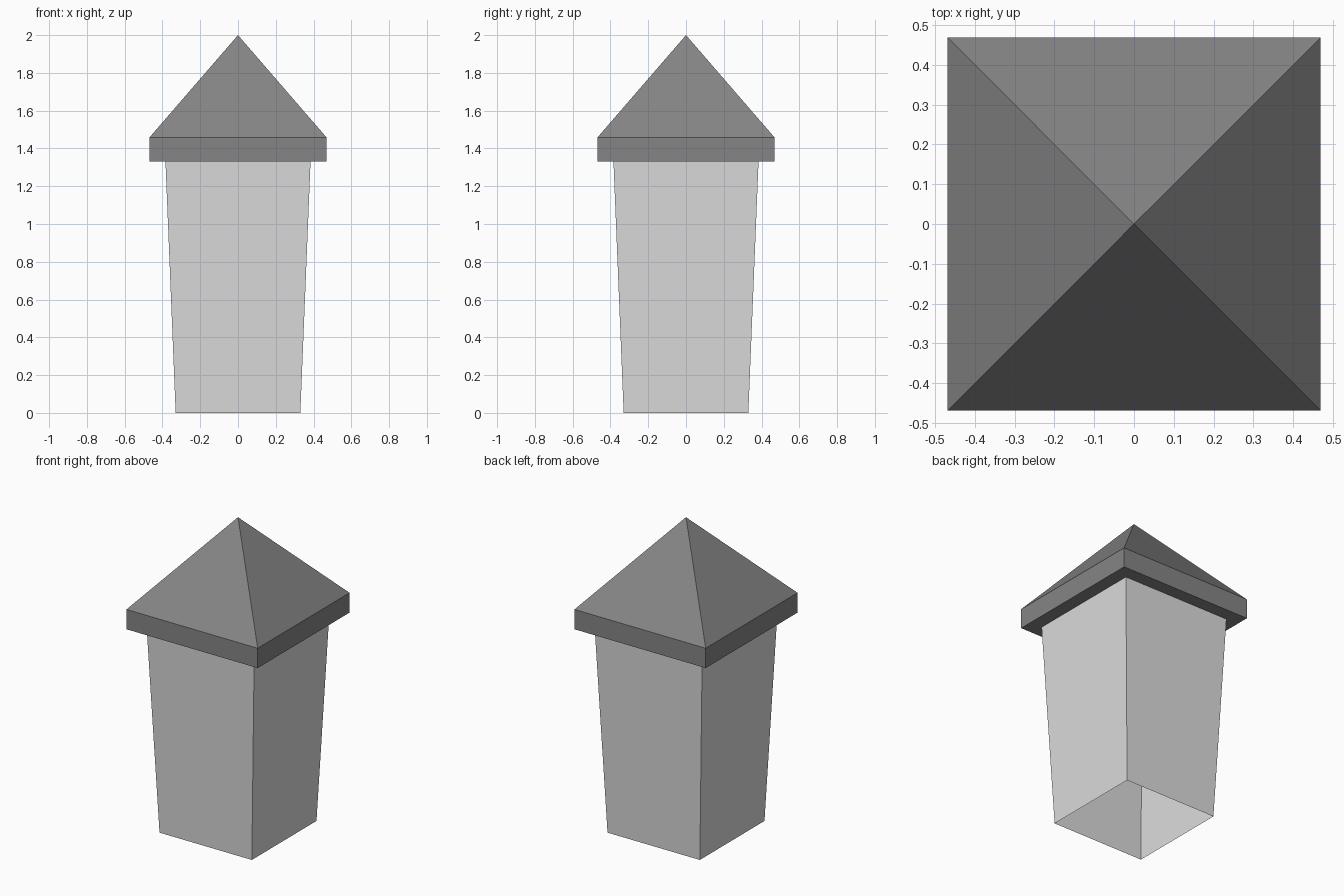
import bpy
import bmesh

if "Cube" in bpy.data.objects:
    bpy.data.objects.remove(bpy.data.objects["Cube"])


def material(name, value):
    m = bpy.data.materials.new(name)
    m.diffuse_color = (value, value, value, 1.0)
    m.use_nodes = True
    m.node_tree.nodes["Principled BSDF"].inputs["Base Color"].default_value = m.diffuse_color
    return m


def square_loft(name, rings, mat, cap_bottom=False, apex=None):
    """Skin stacked square rings (half_width, z), with optional floor and point."""
    bm = bmesh.new()
    loops = [[bm.verts.new((sx * h, sy * h, z))
              for sx, sy in ((-1, -1), (1, -1), (1, 1), (-1, 1))]
             for h, z in rings]
    for low, high in zip(loops, loops[1:]):
        for i in range(4):
            j = (i + 1) % 4
            bm.faces.new((low[i], low[j], high[j], high[i]))
    if cap_bottom:
        bm.faces.new(loops[0][::-1])
    if apex is not None:
        tip = bm.verts.new((0, 0, apex))
        for i in range(4):
            bm.faces.new((loops[-1][i], loops[-1][(i + 1) % 4], tip))
    mesh = bpy.data.meshes.new(name)
    bm.to_mesh(mesh)
    bm.free()
    mesh.materials.append(mat)
    obj = bpy.data.objects.new(name, mesh)
    bpy.context.collection.objects.link(obj)
    return obj


light_grey = material("light_grey", 0.716)
dark_grey = material("dark_grey", 0.235)

# Tapered tower walls, open underneath
square_loft("tower_walls", [(0.33, 0.0), (0.384, 1.33)], light_grey)

# Overhanging eave band with pyramid roof
square_loft("roof", [(0.469, 1.33), (0.469, 1.458)], dark_grey,
            cap_bottom=True, apex=2.0)
